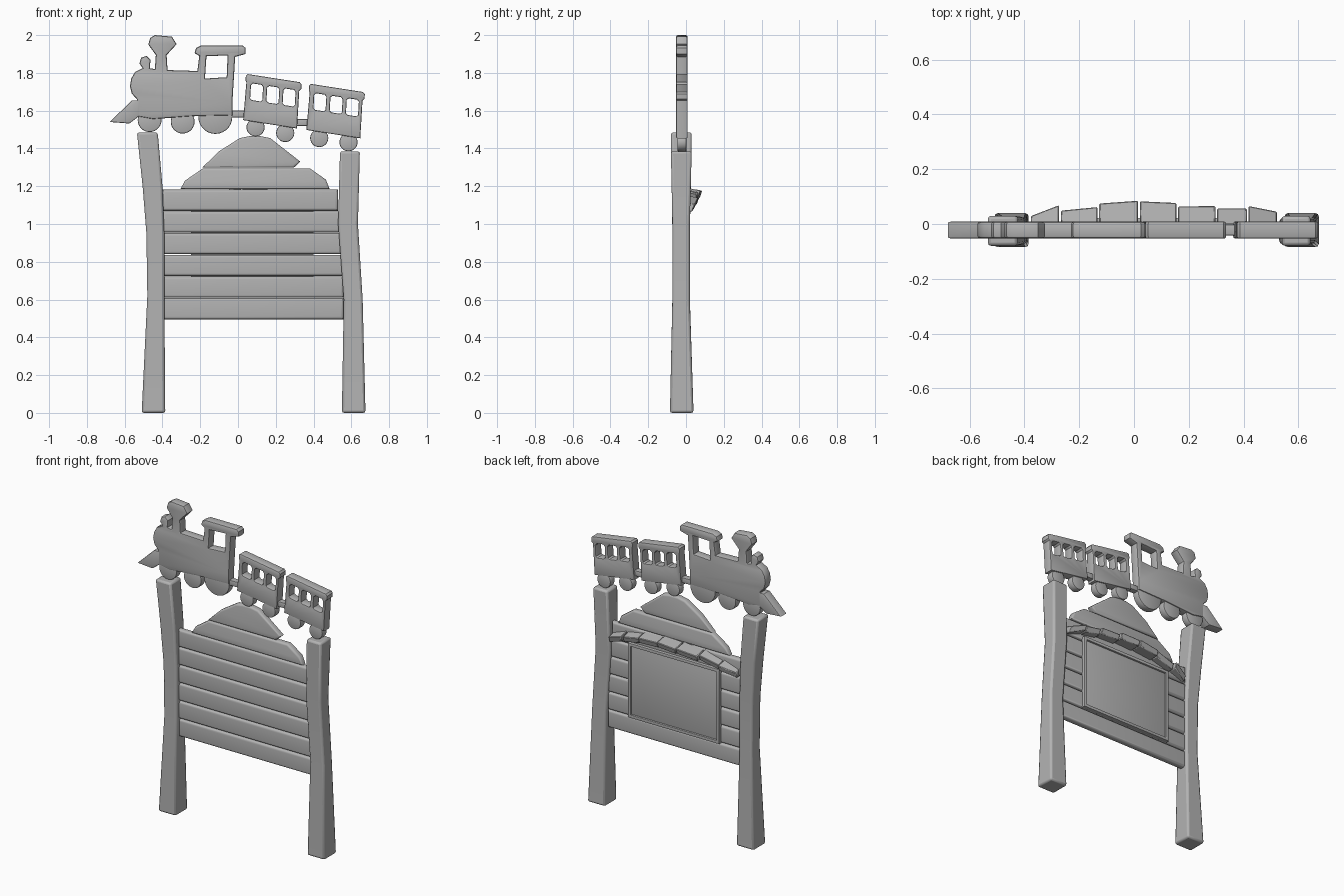
import bpy, bmesh, math, random

if "Cube" in bpy.data.objects:
    bpy.data.objects.remove(bpy.data.objects["Cube"], do_unlink=True)
random.seed(4)

GREY = (0.45, 0.45, 0.45, 1)
grey = bpy.data.materials.new("plain_grey")
grey.use_nodes = True
grey.diffuse_color = GREY
grey.node_tree.nodes["Principled BSDF"].inputs["Base Color"].default_value = GREY


def finish(obj, angle=35):
    """Give the part its colour and smooth its soft edges."""
    obj.data.materials.clear()
    obj.data.materials.append(grey)
    bpy.ops.object.select_all(action='DESELECT')
    obj.select_set(True)
    bpy.context.view_layer.objects.active = obj
    bpy.ops.object.shade_smooth_by_angle(angle=math.radians(angle))


def plate(name, outline, y, half, bevel=0.01, holes=(), steps=1):
    """Flat cut-out in the x-z plane with rounded rims and optional holes."""
    curve = bpy.data.curves.new(name, 'CURVE')
    curve.dimensions = '2D'
    curve.fill_mode = 'BOTH'
    curve.extrude = half - bevel
    curve.bevel_depth = bevel
    curve.offset = -bevel
    curve.bevel_resolution = steps
    for loop in (outline, *holes):
        spline = curve.splines.new('POLY')
        spline.points.add(len(loop) - 1)
        for point, (x, z) in zip(spline.points, loop):
            point.co = (x, z, 0, 1)
        spline.use_cyclic_u = True
    obj = bpy.data.objects.new(name, curve)
    bpy.context.collection.objects.link(obj)
    obj.location.y = y
    obj.rotation_euler.x = math.pi / 2
    bpy.ops.object.select_all(action='DESELECT')
    obj.select_set(True)
    bpy.context.view_layer.objects.active = obj
    bpy.ops.object.convert(target='MESH')
    obj = bpy.context.object
    bm = bmesh.new()
    bm.from_mesh(obj.data)
    bmesh.ops.remove_doubles(bm, verts=bm.verts, dist=0.0001)
    bmesh.ops.recalc_face_normals(bm, faces=bm.faces)
    bm.to_mesh(obj.data)
    bm.free()
    finish(obj)
    return obj


def loft(name, rings, bevel, segments=2):
    """Skin a stack of four-point rings and soften the edges."""
    bm = bmesh.new()
    loops = [[bm.verts.new(p) for p in ring] for ring in rings]
    for low, high in zip(loops, loops[1:]):
        for i in range(4):
            j = (i + 1) % 4
            bm.faces.new((low[i], low[j], high[j], high[i]))
    bm.faces.new(loops[0])
    bm.faces.new(loops[-1])
    bmesh.ops.recalc_face_normals(bm, faces=bm.faces)
    mesh = bpy.data.meshes.new(name)
    bm.to_mesh(mesh)
    bm.free()
    obj = bpy.data.objects.new(name, mesh)
    bpy.context.collection.objects.link(obj)
    mod = obj.modifiers.new("soft_edges", 'BEVEL')
    mod.width = bevel
    mod.segments = segments
    mod.limit_method = 'ANGLE'
    finish(obj)


def rect(x0, x1, z0, z1):
    return [(x0, z0), (x1, z0), (x1, z1), (x0, z1)]


# Posts: height, inner and outer x, front and back y
def post(name, sections):
    loft(name, [[(a, f, z), (b, f, z), (b, k, z), (a, k, z)]
                for z, a, b, f, k in sections], 0.012)


post("right_post", [
    (0, -0.51, -0.385, -0.085, 0.04), (0.62, -0.48, -0.39, -0.072, 0.02),
    (0.95, -0.485, -0.39, -0.072, 0.02), (1.2, -0.505, -0.4, -0.076, 0.026),
    (1.485, -0.535, -0.425, -0.08, 0.03)])
post("left_post", [
    (0, 0.55, 0.675, -0.085, 0.04), (0.6, 0.56, 0.66, -0.072, 0.02),
    (1.0, 0.53, 0.635, -0.072, 0.02), (1.385, 0.54, 0.645, -0.08, 0.03)])

# Planks of the board, then the two shaped boards on top
BOARD_Y = -0.02
for i in range(6):
    z = 0.495 + i * 0.115
    right = 0.56 if i < 3 else 0.56 - 0.01 * (i - 2)
    plate("plank_%d" % (i + 1), rect(-0.4, right, z, z + 0.112),
          BOARD_Y, 0.022, 0.016, steps=3)
plate("shoulder_board", [(-0.305, 1.185), (0.485, 1.185), (0.465, 1.235),
      (0.38, 1.295), (-0.185, 1.295), (-0.28, 1.23)], BOARD_Y, 0.022, 0.012, steps=2)
plate("peak_board", [(-0.19, 1.298), (0.295, 1.298), (0.33, 1.33), (0.17, 1.455),
      (0.12, 1.465), (0.06, 1.465), (0.01, 1.455), (-0.1, 1.385)],
      BOARD_Y, 0.022, 0.012, steps=2)

# Notice panel on the back with its frame
X0, X1, Z0, Z1, RIM = -0.25, 0.4, 0.61, 1.09, 0.02
plate("notice_panel", rect(X0, X1, Z0, Z1), 0.003, 0.007, 0.001)
plate("panel_frame", rect(X0, X1, Z0, Z1), 0.009, 0.013, 0.003,
      [rect(X0 + RIM, X1 - RIM, Z0 + RIM, Z1 - RIM)])


# Arch of rough stones above the panel
def arch(x):
    return 1.095 + 0.07 * max(0, 1 - ((x - 0.07) / 0.45) ** 2)


edges = [-0.38, -0.27, -0.13, 0.018, 0.158, 0.3, 0.415, 0.525]
depths = [(0.03, 0.07), (0.05, 0.063), (0.076, 0.086), (0.084, 0.078),
          (0.065, 0.067), (0.058, 0.058), (0.067, 0.046)]
for i, (d0, d1) in enumerate(depths):
    tilt = random.uniform(-0.006, 0.006)
    rings = []
    for x, d, t in ((edges[i] + 0.003, d0, tilt), (edges[i + 1] - 0.003, d1, -tilt)):
        z = arch(x) + t
        rings.append([(x, -0.005, z - 0.024), (x, d - 0.012, z - 0.024),
                      (x, d, z + 0.012), (x, -0.005, z + 0.026)])
    loft("arch_stone_%d" % (i + 1), rings, 0.004, 1)

# Locomotive silhouette
TRAIN_Y, HALF = -0.022, 0.031
plate("locomotive", [
    (-0.535, 1.57), (-0.535, 1.66), (-0.562, 1.69), (-0.572, 1.73), (-0.565, 1.77),
    (-0.545, 1.805), (-0.505, 1.825), (-0.522, 1.85), (-0.513, 1.88), (-0.485, 1.89),
    (-0.463, 1.87), (-0.467, 1.825), (-0.44, 1.82), (-0.435, 1.895), (-0.475, 1.95),
    (-0.465, 1.985), (-0.44, 2.0), (-0.35, 1.992), (-0.325, 1.952), (-0.378, 1.894),
    (-0.373, 1.815), (-0.215, 1.81), (-0.205, 1.89), (-0.23, 1.905), (-0.222, 1.932),
    (-0.195, 1.945), (0.025, 1.945), (0.04, 1.932), (0.04, 1.9), (-0.015, 1.885),
    (-0.03, 1.64), (-0.03, 1.575), (-0.25, 1.57), (-0.45, 1.555)],
    TRAIN_Y, HALF,
    holes=[[(-0.175, 1.77), (-0.06, 1.777), (-0.055, 1.893), (-0.167, 1.888)]])
plate("cow_catcher", [(-0.68, 1.54), (-0.56, 1.655), (-0.525, 1.655),
      (-0.525, 1.57), (-0.575, 1.532)], TRAIN_Y, HALF, 0.006)


# Carriages share one sloping shape
def carriage(name, x0, z0):
    def place(points):
        return [(x0 + u - 0.06 * v, z0 - 0.155 * u - v) for u, v in points]

    body = [(0.01, 0), (0.285, 0), (0.295, 0.01), (0.295, 0.035), (0.285, 0.045),
            (0.285, 0.245), (0.0, 0.245), (0.005, 0.045), (0, 0.035), (0, 0.01)]
    windows = []
    for i in range(3):
        u = 0.03 + i * 0.086
        windows.append(place([(u + 0.01, 0.045), (u + 0.055, 0.045), (u + 0.064, 0.055),
                              (u + 0.064, 0.125), (u + 0.055, 0.133), (u + 0.01, 0.133),
                              (u, 0.125), (u, 0.055)]))
    plate(name, place(body), TRAIN_Y, HALF, 0.007, windows)


carriage("front_carriage", 0.042, 1.795)
carriage("rear_carriage", 0.377, 1.743)

# Couplings
plate("front_coupling", rect(-0.04, 0.045, 1.565, 1.6), TRAIN_Y, 0.02, 0.005)
plate("rear_coupling", rect(0.305, 0.375, 1.52, 1.555), TRAIN_Y, 0.02, 0.005)

# Wheels
wheels = [(-0.468, 1.55, 0.063), (-0.293, 1.542, 0.063), (-0.12, 1.567, 0.09),
          (0.093, 1.512, 0.048), (0.25, 1.482, 0.048),
          (0.43, 1.455, 0.048), (0.585, 1.433, 0.048)]
for i, (x, z, r) in enumerate(wheels):
    ring = [(x + r * math.cos(a), z + r * math.sin(a))
            for a in (k * math.tau / 28 for k in range(28))]
    plate("wheel_%d" % (i + 1), ring, TRAIN_Y, 0.024, 0.006)
